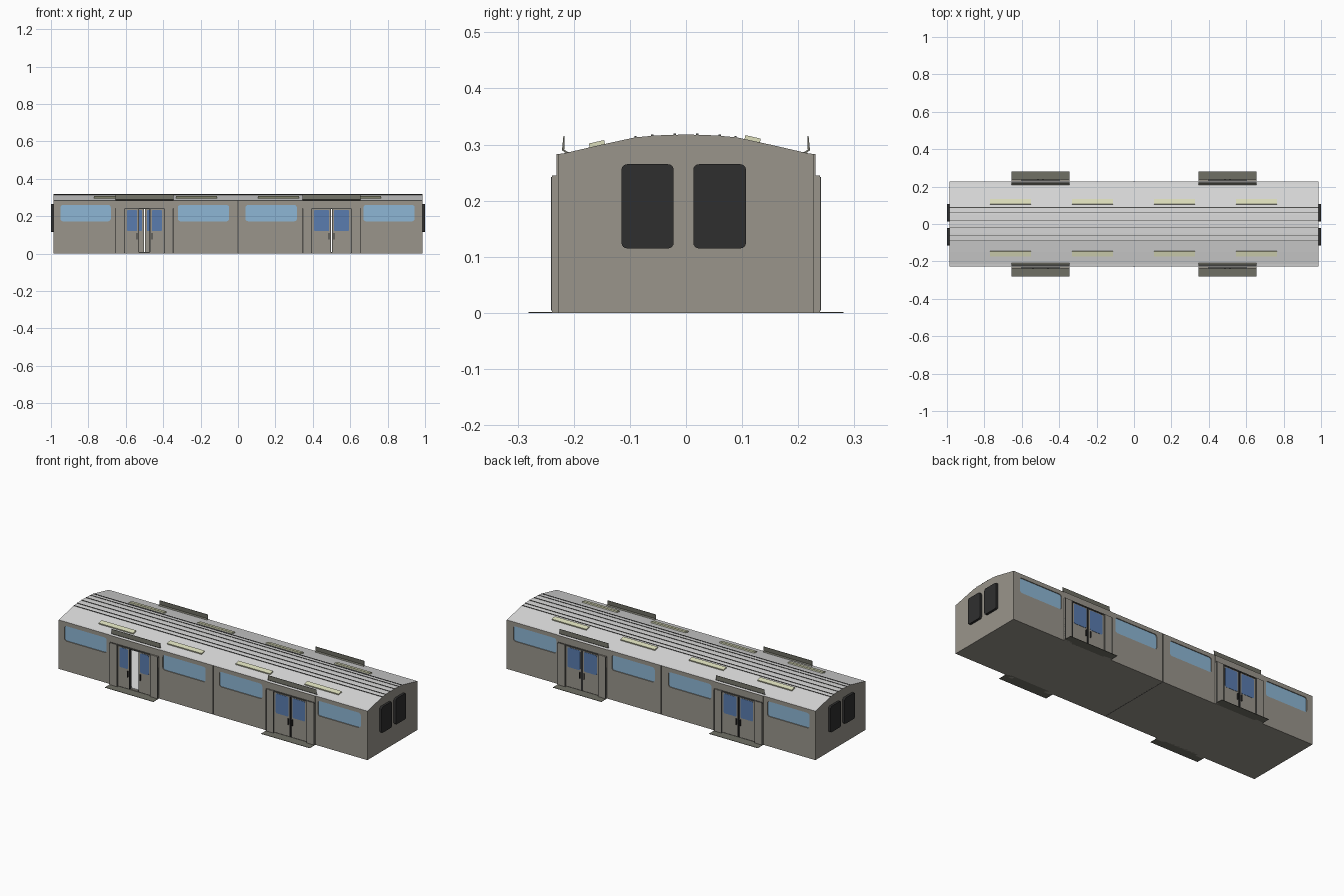
import bpy, bmesh, math
from mathutils import Vector, Matrix

cube = bpy.data.objects.get("Cube")
if cube:
    bpy.data.objects.remove(cube, do_unlink=True)


def material(name, r, g, b):
    m = bpy.data.materials.new(name)
    m.use_nodes = True
    m.diffuse_color = (r, g, b, 1)
    node = next(n for n in m.node_tree.nodes if n.type == 'BSDF_PRINCIPLED')
    node.inputs["Base Color"].default_value = (r, g, b, 1)
    return m


GREY = material("warm grey body", .32, .30, .26)
ROOF = material("light grey roof", .70, .70, .70)
GLASS = material("pale blue glass", .27, .47, .66)
DOOR_GLASS = material("deep blue glass", .10, .20, .43)
DARK = material("charcoal", .028, .028, .028)
OLIVE = material("dark olive trim", .16, .16, .13)
LAMP = material("pale yellow lamp", .72, .73, .50)
FLOOR = material("light floor", .85, .85, .85)
SEAM = material("dark grey seam", .08, .08, .075)


def make(name, bm, *mats):
    bmesh.ops.recalc_face_normals(bm, faces=bm.faces)
    me = bpy.data.meshes.new(name)
    bm.to_mesh(me)
    bm.free()
    for m in mats:
        me.materials.append(m)
    ob = bpy.data.objects.new(name, me)
    bpy.context.collection.objects.link(ob)
    return ob


def box(name, x, y, z, mat):
    """Box from three (low, high) ranges."""
    bm = bmesh.new()
    bmesh.ops.create_cube(bm, size=1)
    for v in bm.verts:
        v.co = Vector([sum(r) / 2 + c * (r[1] - r[0]) for r, c in zip((x, y, z), v.co)])
    return make(name, bm, mat)


def extrude(name, points, vec, *mats):
    bm = bmesh.new()
    face = bm.faces.new([bm.verts.new(p) for p in points])
    out = bmesh.ops.extrude_face_region(bm, geom=[face])
    bmesh.ops.translate(bm, vec=vec, verts=[g for g in out["geom"] if isinstance(g, bmesh.types.BMVert)])
    return make(name, bm, *mats)


def rounded(name, u, z, depth, radius, mat, facing='Y'):
    """Upright rounded panel; u is the horizontal range, depth the range through it."""
    corners = [(u[1], z[1], 0), (u[0], z[1], 1), (u[0], z[0], 2), (u[1], z[0], 3)]
    pts = []
    for cu, cz, q in corners:
        su = -1 if q in (0, 3) else 1
        sz = -1 if q in (0, 1) else 1
        for k in range(5):
            a = (q + k / 4) * math.pi / 2
            pu = cu + su * radius + radius * math.cos(a)
            pz = cz + sz * radius + radius * math.sin(a)
            pts.append((pu, depth[0], pz) if facing == 'Y' else (depth[0], pu, pz))
    d = depth[1] - depth[0]
    return extrude(name, pts, (0, d, 0) if facing == 'Y' else (d, 0, 0), mat)


def cut(target, cutter):
    mod = target.modifiers.new("opening", 'BOOLEAN')
    mod.object, mod.solver = cutter, 'EXACT'
    bpy.context.view_layer.objects.active = target
    bpy.ops.object.modifier_apply(modifier=mod.name)
    bpy.data.objects.remove(cutter, do_unlink=True)


def span(s, a, b):
    return tuple(sorted((s * a, s * b)))


L, W, EAVE = .987, .228, .283
arch = [(.215, .285), (.15, .30), (.09, .313), (.05, .3165), (0, .318)]


def roof_z(y):
    y = abs(y)
    for (y1, z1), (y0, z0) in zip(arch, arch[1:]):
        if y >= y0:
            return z0 + (z1 - z0) * (y - y0) / (y1 - y0)


# Floor, end walls and arched roof
box("underfloor", (-L, L), (-W, W), (0, .006), GREY)
box("inner_floor", (-L + .01, L - .01), (-.216, .216), (.006, .008), FLOOR)
half = [(W, .268), (W, EAVE)] + arch
outline = half + [(-y, z) for y, z in reversed(half) if y > 0]
roof = extrude("roof", [(-L, y, z) for y, z in outline], (2 * L, 0, 0), GREY, ROOF)
for f in roof.data.polygons:
    f.material_index = int(f.normal.z > .5)
for s, end in ((-1, "right"), (1, "left")):
    box(f"{end}_end_wall", span(s, L - .012, L), (-W, W), (.004, .27), GREY)
    for y in ((-.115, -.022), (.013, .107)):
        rounded(f"{end}_end_window", y, (.115, .265), span(s, L - .004, 1), .01, DARK, 'X')

# Roof ridges running the full length
for y in (-.09, -.06, -.02, .02, .06, .088):
    z = roof_z(y)
    box("roof_ridge", (-L, L), (y - .002, y + .002), (z - .003, z + .002), SEAM)

# Roof lamps, tilted with the roof slope
for y, tilt in ((-.158, .22), (.118, -.22)):
    for x in (-.66, -.222, .216, .655):
        lamp = box("roof_lamp", (-.11, .11), (-.014, .014), (-.003, .007), LAMP)
        lamp.data.transform(Matrix.Translation((x, y, roof_z(y))) @ Matrix.Rotation(tilt, 4, 'X'))

windows = [(-.95, -.68), (-.322, -.047), (.04, .315), (.67, .945)]
panels = [(-L, -.645), (-.345, .345), (.645, L)]

for s, side in ((-1, "front"), (1, "back")):
    # Side wall panels with recessed windows
    for p in panels:
        wall = box(f"{side}_wall", p, span(s, .214, W), (.004, .27), GREY)
        for w in windows:
            if p[0] < w[0] and w[1] < p[1]:
                cut(wall, rounded("cutter", w, (.173, .26), span(s, .19, .25), .014, GREY))
    for w in windows:
        box(f"{side}_window", (w[0] - .003, w[1] + .003), span(s, .219, .223), (.17, .263), GLASS)
    box(f"{side}_centre_seam", (-.002, .002), span(s, W - .001, W + .001), (0, EAVE), SEAM)

    for cx in (-.5, .5):
        # Door surround: jambs, header and dark edge strips
        for e in (-1, 1):
            jamb = sorted((cx + e * .155, cx + e * .105))
            box(f"{side}_door_jamb", jamb, span(s, .214, .239), (0, .245), GREY)
            for d in (.153, .107):
                x = cx + e * d
                box(f"{side}_door_edge_strip", (x - .002, x + .002), span(s, .235, .2405), (.004, .242), SEAM)
        box(f"{side}_door_header", (cx - .155, cx + .155), span(s, .214, .231), (.24, EAVE), GREY)
        box(f"{side}_door_header_strip", (cx - .155, cx + .155), span(s, .225, .2385), (.239, .245), SEAM)

        # Paired sliding leaves; one doorway stands ajar
        gap = .028 if (s < 0 and cx < 0) else .0015
        for e in (-1, 1):
            leaf = sorted((cx + e * gap, cx + e * .106))
            box(f"{side}_door_leaf", leaf, span(s, .220, .234), (.006, .24), GREY)
            inner, outer = gap + .011, .094
            rounded(f"{side}_door_window", sorted((cx + e * inner, cx + e * outer)), (.12, .234),
                    span(s, .219, .2355), .008, DOOR_GLASS)
            x = cx + e * (gap + .002)
            box(f"{side}_door_seal", (x - .002, x + .002), span(s, .221, .236), (.008, .24), DARK)
            x = cx + e * (gap + .012)
            box(f"{side}_door_handle", (x - .002, x + .002), span(s, .234, .241), (.075, .11), DARK)

        # Step plate below and gutter fin above the doorway
        box(f"{side}_step_plate", (cx - .155, cx + .155), span(s, .215, .281), (0, .002), OLIVE)
        fin = [(.206, .284), (.217, .291), (.2165, .315), (.2185, .315), (.221, .290), (.212, .283)]
        extrude(f"{side}_gutter_fin", [(cx - .155, s * y, z) for y, z in fin], (.31, 0, 0), OLIVE)

# Seam across the underside
box("underfloor_seam", (-.002, .002), (-W, W), (-.0005, .001), SEAM)
